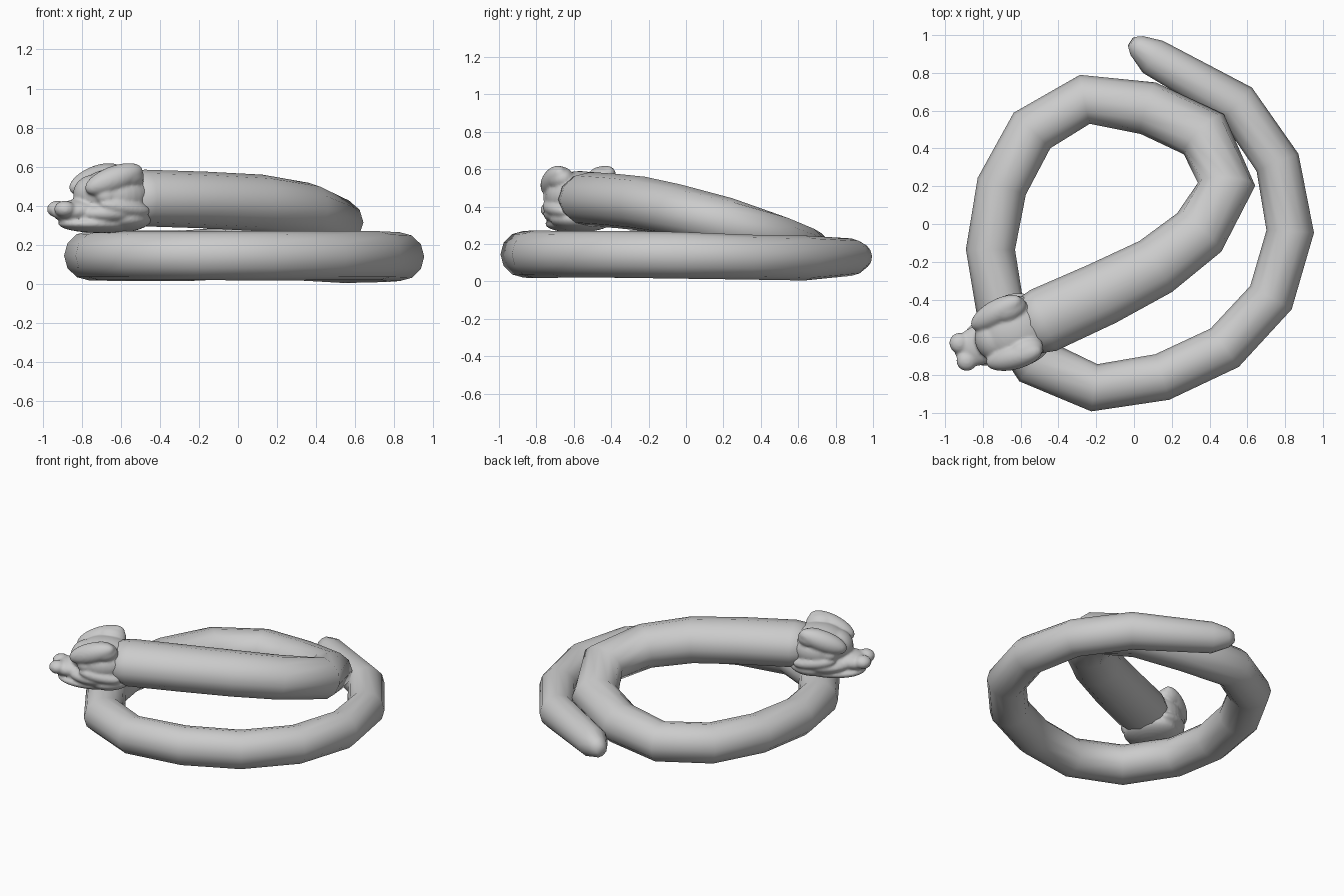
import bpy, bmesh, math
from mathutils import Vector, Matrix, Euler

SIDES = 12

# body: centre x, y, z, half width, half height, from tail tip to neck
PATH = [
    (-0.015, 0.965, 0.14, 0.03, 0.035), (0.015, 0.945, 0.135, 0.06, 0.065), (0.10, 0.885, 0.13, 0.10, 0.10),
    (0.545, 0.635, 0.125, 0.118, 0.12), (0.76, 0.325, 0.13, 0.12, 0.12),
    (0.827, -0.04, 0.14, 0.126, 0.125), (0.725, -0.39, 0.145, 0.126, 0.125),
    (0.48, -0.655, 0.145, 0.126, 0.125), (0.15, -0.81, 0.145, 0.126, 0.127),
    (-0.21, -0.867, 0.145, 0.126, 0.125), (-0.52, -0.73, 0.145, 0.135, 0.125),
    (-0.71, -0.44, 0.145, 0.13, 0.125), (-0.76, -0.135, 0.145, 0.13, 0.127),
    (-0.70, 0.20, 0.145, 0.135, 0.128), (-0.54, 0.495, 0.145, 0.135, 0.13),
    (-0.26, 0.66, 0.145, 0.132, 0.13), (0.075, 0.613, 0.165, 0.142, 0.135),
    (0.37, 0.475, 0.225, 0.15, 0.135), (0.49, 0.21, 0.315, 0.152, 0.135),
    (0.345, -0.045, 0.38, 0.155, 0.14), (0.115, -0.225, 0.415, 0.16, 0.145),
    (-0.17, -0.37, 0.43, 0.17, 0.145), (-0.48, -0.51, 0.44, 0.175, 0.145), (-0.58, -0.55, 0.44, 0.15, 0.13),
]


def build_body():
    bm = bmesh.new()
    pts = [Vector(p[:3]) for p in PATH]
    rings = []
    for i, p in enumerate(PATH):
        d_in = (pts[i] - pts[max(i - 1, 0)]).normalized()
        d_out = (pts[min(i + 1, len(pts) - 1)] - pts[i]).normalized()
        t = (d_in + d_out).normalized()
        side = t.cross(Vector((0, 0, 1))).normalized()
        up = side.cross(t)
        ring = []
        for k in range(SIDES):
            a = 2 * math.pi * k / SIDES
            ring.append(bm.verts.new(pts[i] + side * p[3] * math.cos(a) + up * p[4] * math.sin(a)))
        rings.append(ring)
    for a, b in zip(rings, rings[1:]):
        for k in range(SIDES):
            n = (k + 1) % SIDES
            bm.faces.new((a[k], a[n], b[n], b[k]))
    bm.faces.new(rings[0])
    bm.faces.new(rings[-1])
    bmesh.ops.recalc_face_normals(bm, faces=bm.faces)
    return finish(bm, "coiled_body")


def finish(bm, name):
    me = bpy.data.meshes.new(name)
    bm.to_mesh(me)
    bm.free()
    me.polygons.foreach_set("use_smooth", [True] * len(me.polygons))
    ob = bpy.data.objects.new(name, me)
    bpy.context.collection.objects.link(ob)
    return ob


def blob(bm, loc, radii, yaw=0, pitch=0):
    m = (Matrix.Translation(loc) @ Euler((0, math.radians(pitch), math.radians(yaw))).to_matrix().to_4x4()
         @ Matrix.Diagonal((*radii, 1)))
    bmesh.ops.create_uvsphere(bm, u_segments=32, v_segments=20, radius=1, matrix=m)


def build_head():
    # local frame: x forward along the snout, y sideways, z up
    bm = bmesh.new()
    blob(bm, (-0.01, 0, 0.455), (0.195, 0.185, 0.135))           # skull
    blob(bm, (0.10, 0, 0.46), (0.11, 0.12, 0.10))                # forehead
    blob(bm, (0.19, 0, 0.375), (0.14, 0.105, 0.06), pitch=6)     # snout
    blob(bm, (0.03, 0, 0.36), (0.20, 0.18, 0.07))                # upper lip
    blob(bm, (0.06, 0, 0.308), (0.235, 0.145, 0.047))            # lower jaw
    blob(bm, (-0.04, 0, 0.335), (0.16, 0.175, 0.07))             # jaw hinge
    for s in (-1, 1):
        blob(bm, (0.045, s * 0.125, 0.535), (0.16, 0.068, 0.068), yaw=-s * 8, pitch=20)  # brow
        blob(bm, (-0.02, s * 0.12, 0.55), (0.10, 0.07, 0.065))                           # crest
        blob(bm, (0.09, s * 0.125, 0.45), (0.055, 0.045, 0.042), yaw=-s * 25)            # eye
        blob(bm, (-0.01, s * 0.135, 0.39), (0.14, 0.06, 0.045), pitch=-8)                # cheek
        blob(bm, (0.285, s * 0.05, 0.383), (0.055, 0.055, 0.043))                        # nostril
    bm.transform(Matrix.Translation((-0.64, -0.57, 0)) @ Matrix.Rotation(math.radians(202), 4, 'Z'))
    ob = finish(bm, "head")
    rm = ob.modifiers.new("merge", 'REMESH')
    rm.mode = 'VOXEL'
    rm.voxel_size = 0.009
    rm.use_smooth_shade = True
    sm = ob.modifiers.new("soften", 'SMOOTH')
    sm.factor = 0.5
    sm.iterations = 5
    return ob


build_body()
build_head()
